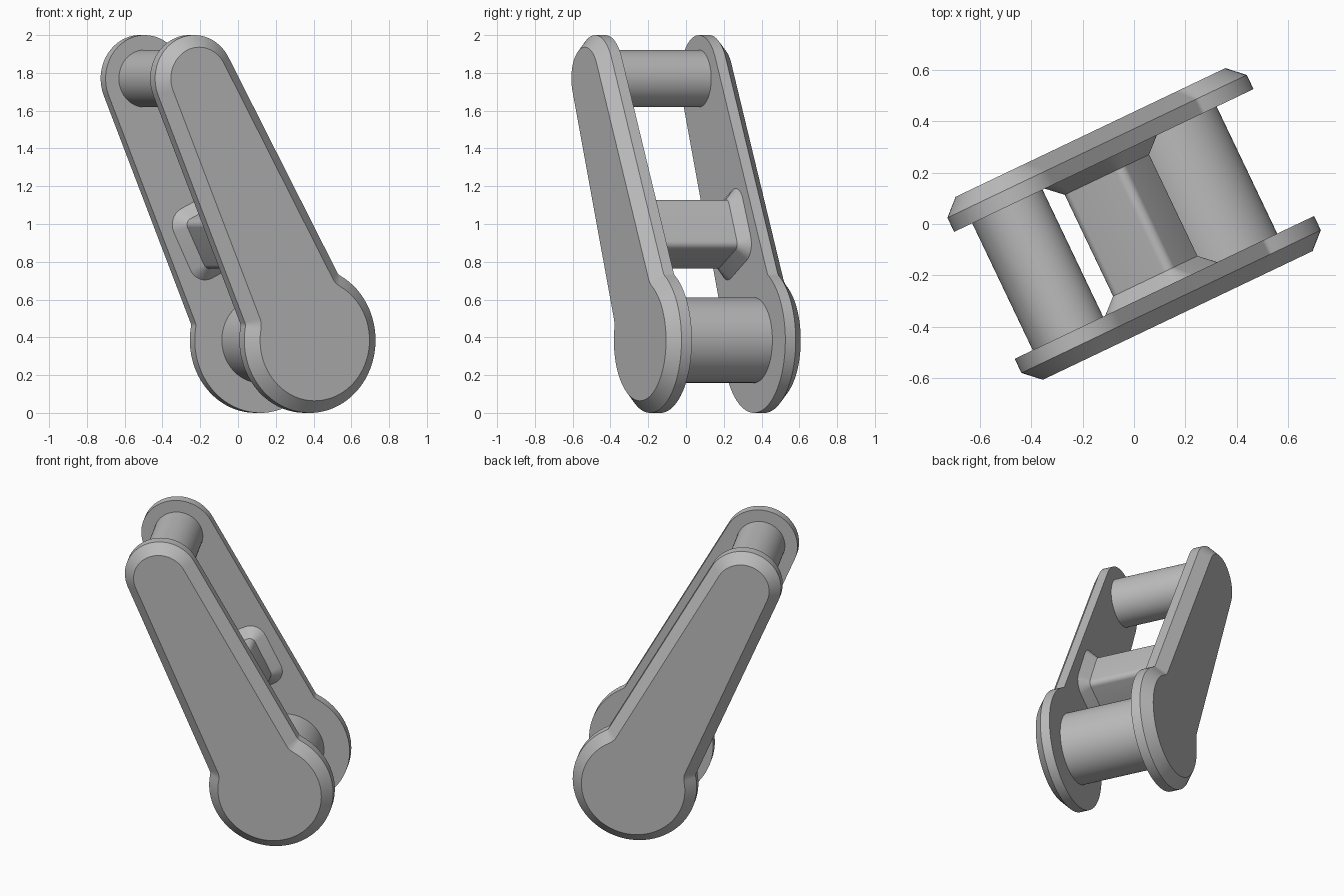
import bpy, bmesh
from math import pi, cos, sin, sqrt, atan2, radians
from mathutils import Vector, Matrix

if "Cube" in bpy.data.objects:
    bpy.data.objects.remove(bpy.data.objects["Cube"])

# Single plain metal colour
grey = bpy.data.materials.new("plain grey")
grey.use_nodes = True
grey.diffuse_color = (0.5, 0.5, 0.5, 1)
grey.node_tree.nodes["Principled BSDF"].inputs["Base Color"].default_value = (0.5, 0.5, 0.5, 1)

# Layout: the two pin centres in the plane of the plates (across, up)
LOW, HIGH = Vector((0.262, 0.385)), Vector((-0.416, 1.77))
LENGTH = (HIGH - LOW).length
ALONG = (HIGH - LOW) / LENGTH
ACROSS = Vector((ALONG.y, -ALONG.x))
TURN = Matrix.Rotation(radians(25.5), 4, 'Z')
INNER, RIM, OUTER = 0.274, 0.335, 0.395     # plate depths from the middle
CHAMFER = 0.064


def arc(cx, cy, r, a0, a1, n):
    return [(cx + r * cos(a0 + (a1 - a0) * i / n),
             cy + r * sin(a0 + (a1 - a0) * i / n)) for i in range(n + 1)]


def loft(name, rings):
    """Skin a list of (depth, outline) rings; outlines are in arm axes."""
    bm = bmesh.new()
    loops = []
    for depth, outline in rings:
        loop = []
        for p, q in outline:
            w = LOW + ALONG * p + ACROSS * q
            loop.append(bm.verts.new(TURN @ Vector((w.x, depth, w.y))))
        loops.append(loop)
    for a, b in zip(loops, loops[1:]):
        for i in range(len(a)):
            j = (i + 1) % len(a)
            bm.faces.new((a[i], a[j], b[j], b[i]))
    bm.faces.new(loops[0])
    bm.faces.new(loops[-1])
    bmesh.ops.recalc_face_normals(bm, faces=bm.faces)
    mesh = bpy.data.meshes.new(name)
    bm.to_mesh(mesh)
    bm.free()
    mesh.materials.append(grey)
    ob = bpy.data.objects.new(name, mesh)
    bpy.context.collection.objects.link(ob)
    bpy.ops.object.select_all(action='DESELECT')
    ob.select_set(True)
    bpy.context.view_layer.objects.active = ob
    bpy.ops.object.shade_smooth_by_angle(angle=radians(30))
    return ob


def plate_outline(inset):
    """Tapered arm joined to a round lower head by small fillets."""
    head, low_r, top_r, fillet = 0.385, 0.315, 0.23, 0.04
    n = Vector(((low_r - top_r) / LENGTH, 0))
    n.y = sqrt(1 - n.x ** 2)
    reach = sqrt((head + fillet) ** 2 - (low_r + fillet) ** 2)
    c = n * (low_r + fillet) + Vector((n.y, -n.x)) * reach
    an, ac = atan2(n.y, n.x), atan2(c.y, c.x)
    half = arc(LENGTH, 0, top_r - inset, 0, an, 16)
    half += arc(c.x, c.y, fillet + inset, an + pi, ac + pi, 5)
    half += arc(0, 0, head - inset, ac, pi, 28)[1:]
    return half + [(p, -q) for p, q in half[-2:0:-1]]


def rounded_square(centre, flat, r):
    pts = []
    for k, (sx, sy) in enumerate(((1, 1), (-1, 1), (-1, -1), (1, -1))):
        pts += arc(centre + sx * flat, sy * flat, r, k * pi / 2, (k + 1) * pi / 2, 8)
    return pts


# Side plates, chamfered on their outer faces
for side, name in ((-1, "front_plate"), (1, "back_plate")):
    loft(name, [(side * INNER, plate_outline(0)),
                (side * RIM, plate_outline(0)),
                (side * OUTER, plate_outline(CHAMFER))])

# Round pins joining the plates
END = INNER + 0.01
for name, p, r in (("upper_pin", LENGTH, 0.152), ("lower_pin", 0, 0.226)):
    ring = arc(p, 0, r, 0, 2 * pi, 64)[:-1]
    loft(name, [(-END, ring), (END, ring)])

# Middle strut with flared ends
mid = LENGTH * 0.405
slim, wide = rounded_square(mid, 0.11, 0.035), rounded_square(mid, 0.11, 0.095)
NECK = INNER - 0.055
loft("middle_strut", [(-END, wide), (-INNER, wide), (-NECK, slim),
                      (NECK, slim), (INNER, wide), (END, wide)])
